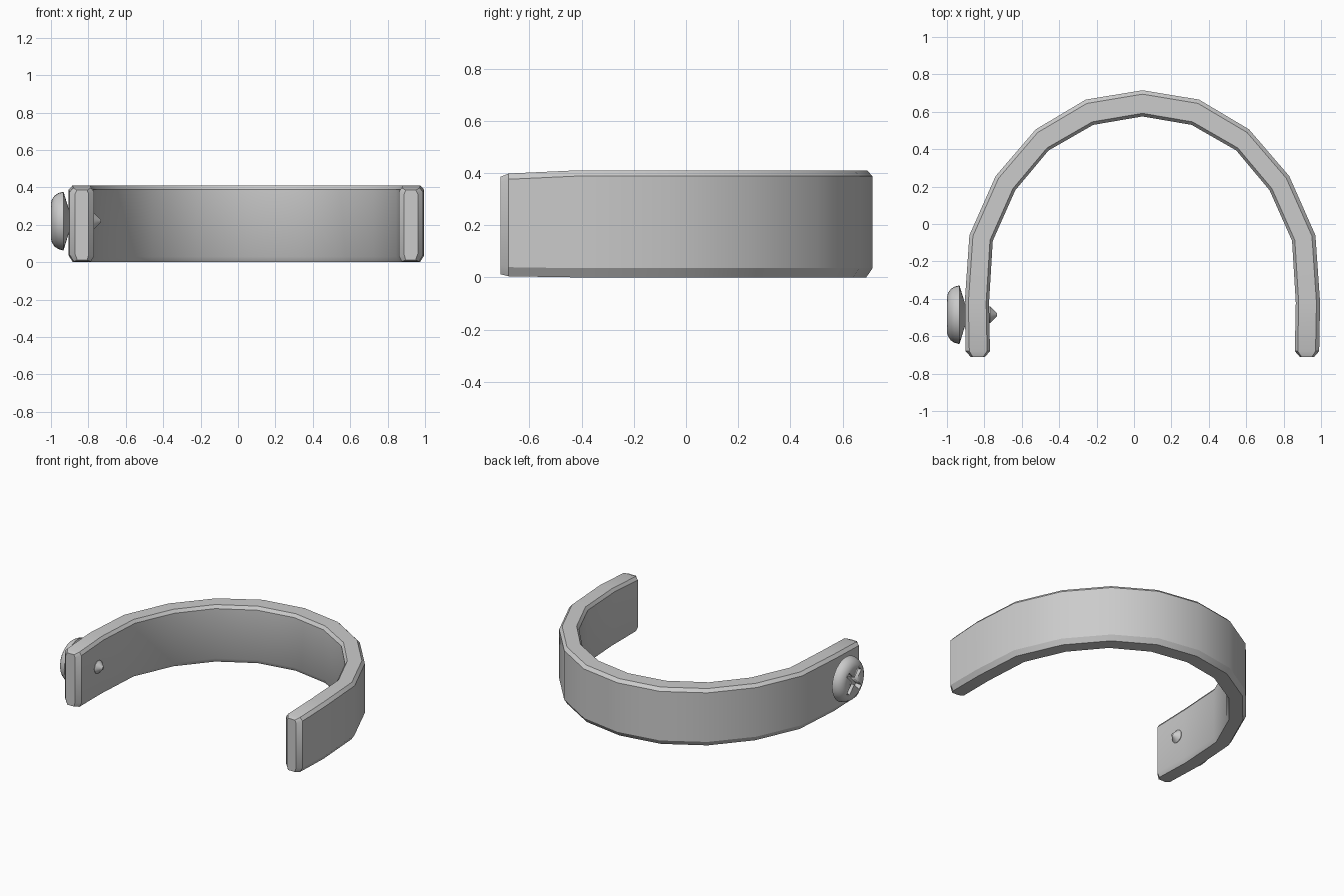
import bpy, bmesh, math
from mathutils import Matrix

if "Cube" in bpy.data.objects:
    bpy.data.objects.remove(bpy.data.objects["Cube"])

CX = 0.045  # symmetry line of the band


def make(name, bm, angle=30):
    bmesh.ops.recalc_face_normals(bm, faces=bm.faces)
    me = bpy.data.meshes.new(name)
    bm.to_mesh(me)
    bm.free()
    ob = bpy.data.objects.new(name, me)
    bpy.context.collection.objects.link(ob)
    bpy.ops.object.select_all(action='DESELECT')
    ob.select_set(True)
    bpy.context.view_layer.objects.active = ob
    bpy.ops.object.shade_smooth_by_angle(angle=math.radians(angle))
    return ob


def loft(bm, rings, caps=True):
    rows = [[bm.verts.new(p) for p in ring] for ring in rings]
    n = len(rows[0])
    for a, b in zip(rows, rows[1:]):
        for i in range(n):
            j = (i + 1) % n
            bm.faces.new((a[i], a[j], b[j], b[i]))
    if caps:
        bm.faces.new(rows[0])
        bm.faces.new(rows[-1])


# Band: (outer x, outer y, inner x, inner y, bottom z, top z), right half
half = [
    (0.045, 0.715, 0.045, 0.575, 0.0, 0.41),
    (0.348, 0.665, 0.308, 0.530, 0.0, 0.41),
    (0.615, 0.506, 0.547, 0.393, 0.0, 0.41),
    (0.830, 0.256, 0.725, 0.180, 0.0, 0.41),
    (0.970, -0.060, 0.845, -0.090, 0.0, 0.41),
    (0.995, -0.420, 0.865, -0.420, 0.0, 0.41),
    (0.990, -0.680, 0.860, -0.680, 0.004, 0.398),
    (0.962, -0.712, 0.888, -0.712, 0.012, 0.385),
]


def section(ox, oy, ix, iy, z0, z1, side):
    # chamfered rectangle; f runs from the outer wall to the inner wall
    pts = [(0, z0 + .035), (0, z1 - .022), (.15, z1), (.88, z1),
           (1, z1 - .022), (1, z0 + .03), (.88, z0), (.17, z0)]
    return [(CX + side * (ox + (ix - ox) * f - CX), oy + (iy - oy) * f, z)
            for f, z in pts]


bm = bmesh.new()
loft(bm, [section(*s, -1) for s in reversed(half)] +
     [section(*s, 1) for s in half[1:]])
make("curved_band", bm)

# Screw: turned profile (x, radius) along the x axis
SY, SZ = -0.485, 0.22
profile = [(-1.0, .095), (-.995, .115), (-.98, .137), (-.96, .15), (-.933, .157),
           (-.905, .065), (-.89, .045), (-.77, .045), (-.733, .008)]
bm = bmesh.new()
N = 32
loft(bm, [[(x, SY + r * math.cos(2 * math.pi * i / N), SZ + r * math.sin(2 * math.pi * i / N))
           for i in range(N)] for x, r in profile])
screw = make("screw", bm)

# Cross recess in the screw head
for k in range(2):
    bm = bmesh.new()
    bmesh.ops.create_cube(bm, size=1, matrix=Matrix.Translation((-1.0, SY, SZ)) @
                          Matrix.Rotation(math.radians(45 + 90 * k), 4, 'X') @
                          Matrix.Diagonal((0.09, 0.19, 0.034, 1)))
    cutter = make("slot_cutter", bm)
    mod = screw.modifiers.new("slot", 'BOOLEAN')
    mod.operation, mod.solver, mod.object = 'DIFFERENCE', 'EXACT', cutter
    bpy.context.view_layer.objects.active = screw
    bpy.ops.object.modifier_apply(modifier=mod.name)
    bpy.data.objects.remove(cutter)
